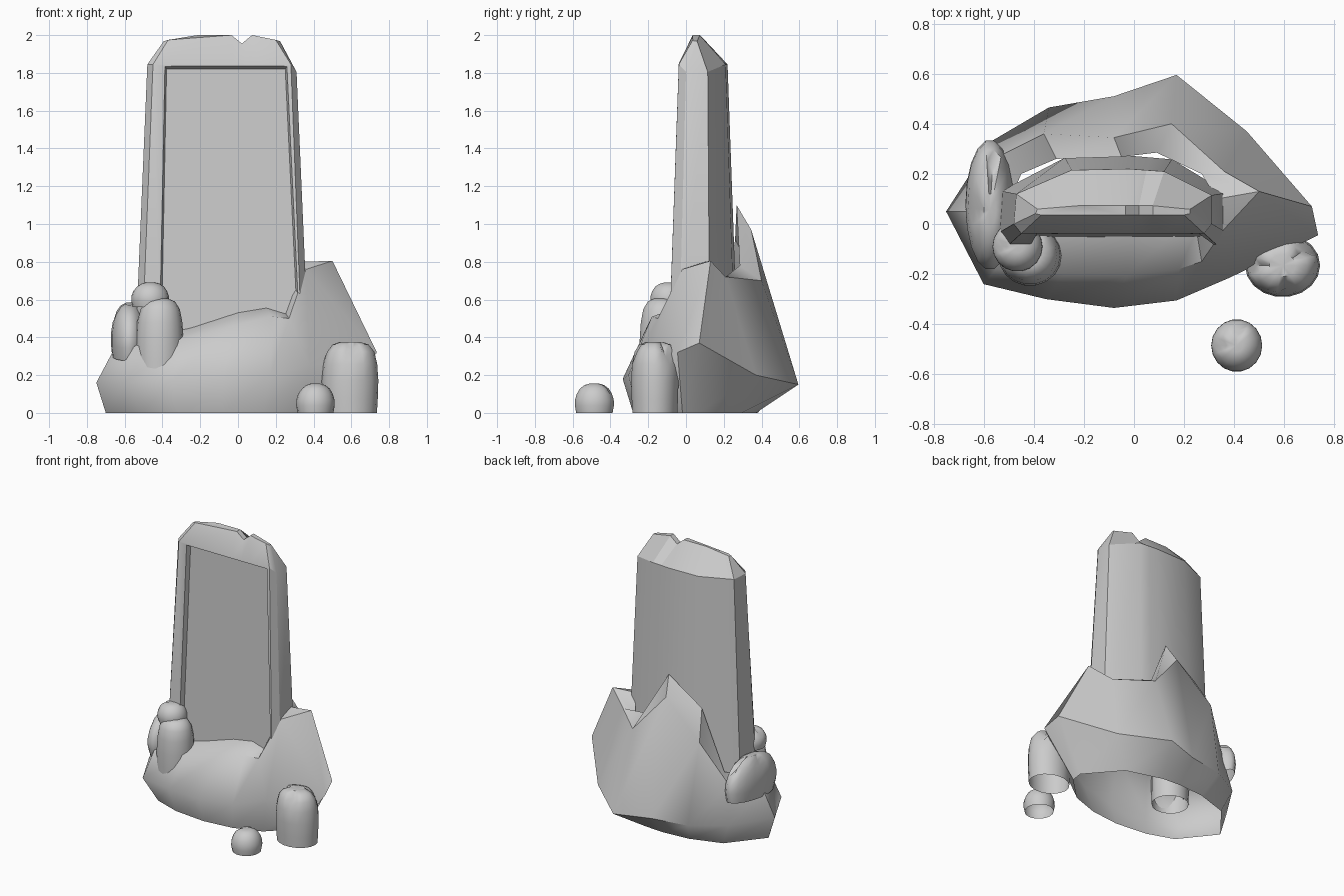
import bpy, bmesh, math
from mathutils import Vector, Matrix

if "Cube" in bpy.data.objects:
    bpy.data.objects.remove(bpy.data.objects["Cube"])


def make_object(name, rings, cap_start=False, cap_end=False, smooth=35):
    """Skin a stack of closed rings of points."""
    bm = bmesh.new()
    loops = [[bm.verts.new(p) for p in ring] for ring in rings]
    n = len(loops[0])
    for a, b in zip(loops, loops[1:]):
        for i in range(n):
            j = (i + 1) % n
            bm.faces.new((a[i], a[j], b[j], b[i]))
    if cap_start:
        bm.faces.new(loops[0][::-1])
    if cap_end:
        bm.faces.new(loops[-1])
    bmesh.ops.remove_doubles(bm, verts=bm.verts, dist=0.0005)
    mesh = bpy.data.meshes.new(name)
    bm.to_mesh(mesh)
    bm.free()
    ob = bpy.data.objects.new(name, mesh)
    bpy.context.collection.objects.link(ob)
    bpy.ops.object.select_all(action='DESELECT')
    bpy.context.view_layer.objects.active = ob
    ob.select_set(True)
    if smooth:
        bpy.ops.object.shade_smooth_by_angle(angle=math.radians(smooth))
    return ob


# Tapered stone slab with a chipped ridge on top
outline = [(-0.48, 0.0), (-0.45, -0.038), (-0.02, -0.04), (0.05, -0.04), (0.12, -0.04),
           (0.28, -0.038), (0.31, 0.0), (0.31, 0.115), (0.12, 0.21), (0.05, 0.215),
           (-0.02, 0.22), (-0.25, 0.215), (-0.47, 0.12)]
CX, CY = -0.085, 0.09


def slab_ring(z, sx, sy):
    return [(CX + (x - CX) * sx, CY + (y - CY) * sy, z) for x, y in outline]


ridge = []
for x, y in outline:
    tx = CX + (x - CX) * 0.78
    z = 2.0 - 0.03 * max(0, (abs(tx - CX) - 0.2) / 0.1)
    if abs(x - 0.05) < 0.01:
        z = 1.955
    ridge.append((tx, 0.055 + (y - CY) * 0.15, z))
shoulder = [(x, y, z - (0.04 if p[0] > 0.3 else 0))
            for p, (x, y, z) in zip(outline, slab_ring(1.845, 1, 1))]
slab = make_object("stone_slab", [slab_ring(0.4, 1.155, 1.4), shoulder, ridge],
                   True, True, smooth=0)

# Sunken front panel
front = [(-0.39, 1.84), (-0.42, 0.3), (0.335, 0.3), (0.262, 1.84)]


def panel_ring(dy, inset):
    return [(x - math.copysign(inset, x), -0.04 - (1.845 - z) * 0.034 + dy,
             z - (inset * 1.6 if z > 1 else 0)) for x, z in front]


cutter = make_object("panel_cutter", [panel_ring(0.035, 0.012), panel_ring(-0.01, 0),
                                      panel_ring(-0.2, 0)], True, True, smooth=0)
for o in (slab, cutter):
    bm = bmesh.new()
    bm.from_mesh(o.data)
    bmesh.ops.triangulate(bm, faces=[f for f in bm.faces if len(f.verts) > 4])
    bmesh.ops.recalc_face_normals(bm, faces=bm.faces)
    bm.to_mesh(o.data)
    bm.free()
bpy.ops.object.select_all(action='DESELECT')
bpy.context.view_layer.objects.active = slab
slab.select_set(True)
mod = slab.modifiers.new("panel", 'BOOLEAN')
mod.operation, mod.solver, mod.object = 'DIFFERENCE', 'EXACT', cutter
bpy.ops.object.modifier_apply(modifier=mod.name)
bpy.data.objects.remove(cutter)
bpy.ops.object.shade_smooth_by_angle(angle=math.radians(28))

# Hollow rock base: widest point, shoulder and rim for each column
columns = [
    ((-0.08, -0.335, 0.18), (-0.03, -0.205, 0.46), (0.0, -0.05, 0.53)),
    ((0.17, -0.305, 0.2), (0.18, -0.18, 0.51), (0.15, -0.05, 0.555)),
    ((0.38, -0.215, 0.25), (0.27, -0.15, 0.5), (0.25, -0.03, 0.53)),
    ((0.735, -0.045, 0.32), (0.36, -0.02, 0.76), (0.3, 0.02, 0.7)),
    ((0.71, 0.07, 0.37), (0.5, 0.13, 0.805), (0.33, 0.1, 0.8)),
    ((0.45, 0.37, 0.2), (0.36, 0.21, 0.72), (0.27, 0.2, 0.7)),
    ((0.17, 0.595, 0.15), (0.15, 0.4, 0.7), (0.09, 0.285, 0.78)),
    ((-0.08, 0.51, 0.15), (-0.08, 0.345, 0.97), (-0.05, 0.268, 1.1)),
    ((-0.34, 0.465, 0.15), (-0.36, 0.36, 0.72), (-0.31, 0.26, 0.92)),
    ((-0.57, 0.33, 0.16), (-0.54, 0.27, 0.42), (-0.45, 0.2, 0.47)),
    ((-0.75, 0.05, 0.16), (-0.66, 0.05, 0.33), (-0.5, 0.08, 0.42)),
    ((-0.6, -0.24, 0.16), (-0.55, -0.18, 0.35), (-0.42, -0.02, 0.42)),
    ((-0.35, -0.3, 0.17), (-0.28, -0.2, 0.39), (-0.25, -0.05, 0.45)),
]
foot = []
for wide, _, _ in columns:
    a = math.atan2((wide[1] - 0.05) / 0.33, (wide[0] + 0.09) / 0.61)
    foot.append((-0.09 + 0.61 * math.cos(a), 0.05 + 0.33 * math.sin(a), 0))
make_object("rock_base", [foot] + [list(r) for r in zip(*columns)], smooth=48)

# Rounded stumps with nicked tops, open underneath
TALL = [(0.95, 0.0), (0.98, 0.2), (1.0, 0.45), (0.96, 0.68), (0.86, 0.85),
        (0.66, 0.95), (0.35, 0.99), (0.0, 0.97)]
ROUND = [(0.93, 0.0), (1.0, 0.25), (0.99, 0.45), (0.9, 0.65), (0.74, 0.83),
         (0.5, 0.95), (0.25, 1.0), (0.0, 0.98)]
SIDES = 18


def stump(name, loc, rx, ry, h, profile=TALL, taper=1.0, tilt=0.0, nicks=(4, 9)):
    m = Matrix.Translation(loc) @ Matrix.Rotation(tilt, 4, 'X')
    rings = []
    for k, (r, z) in enumerate(profile):
        ring = []
        s = 1 + (taper - 1) * z
        for i in range(SIDES):
            a = math.tau * i / SIDES
            nick = k in (4, 5) and i in nicks
            rr = r * s * (0.82 if nick else 1)
            zz = z - (0.07 if nick else 0)
            ring.append(m @ Vector((rx * rr * math.cos(a), ry * rr * math.sin(a), h * zz)))
        rings.append(ring)
    make_object(name, rings, smooth=50)


stump("right_stump", (0.593, -0.165, 0), 0.15, 0.127, 0.38, nicks=(2, 9, 14))
stump("small_front_stump", (0.41, -0.485, 0), 0.102, 0.105, 0.155, ROUND)
stump("left_stump", (-0.415, -0.125, 0.2), 0.13, 0.125, 0.41, taper=0.95)
stump("left_top_stump", (-0.465, -0.09, 0.56), 0.1, 0.1, 0.13, ROUND)
stump("left_side_stump", (-0.575, 0.085, 0.3), 0.098, 0.26, 0.28, ROUND,
      tilt=math.radians(6))
